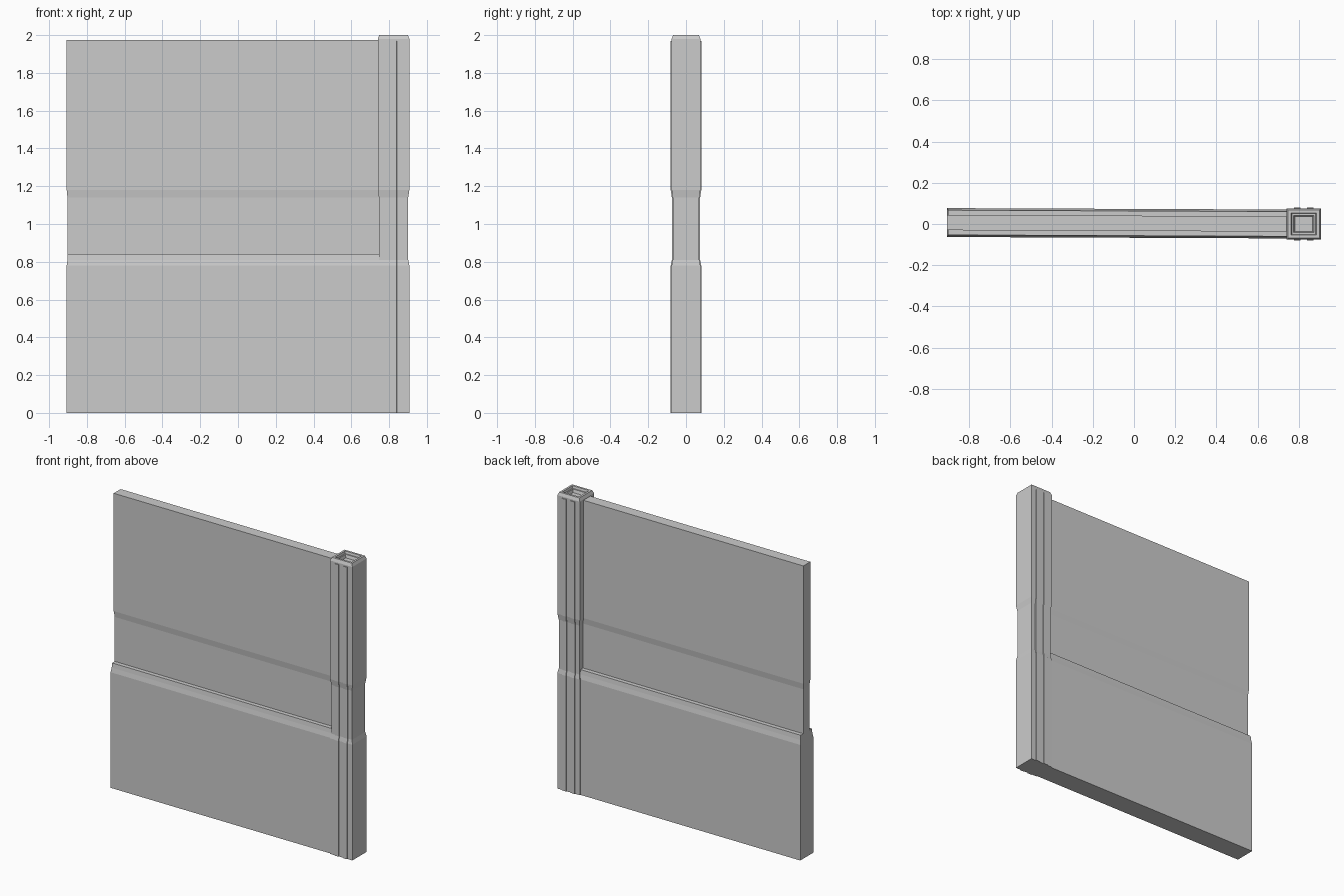
import bpy, bmesh

if "Cube" in bpy.data.objects:
    bpy.data.objects.remove(bpy.data.objects["Cube"])


def loft(name, rings):
    """Closed solid skinned through equal-sized rings of points."""
    bm = bmesh.new()
    loops = [[bm.verts.new(p) for p in ring] for ring in rings]
    for a, b in zip(loops, loops[1:]):
        n = len(a)
        for i in range(n):
            j = (i + 1) % n
            bm.faces.new((a[i], a[j], b[j], b[i]))
    bm.faces.new(loops[0][::-1])
    bm.faces.new(loops[-1])
    bmesh.ops.recalc_face_normals(bm, faces=bm.faces[:])
    mesh = bpy.data.meshes.new(name)
    bm.to_mesh(mesh)
    bm.free()
    ob = bpy.data.objects.new(name, mesh)
    bpy.context.collection.objects.link(ob)
    return ob


def rect(x0, x1, y0, y1, z):
    return [(x0, y0, z), (x1, y0, z), (x1, y1, z), (x0, y1, z)]


# Wall panel: thick base, chamfered ledge, recessed waist, upper slab
# levels are (z, half thickness, inset of the free end); panel skews slightly in y
def wall_ring(z, h, inset):
    skew, xl, xr = 0.007, -0.907 + inset, 0.76
    return [(xl, skew - h, z), (xr, -h, z), (xr, h, z), (xl, skew + h, z)]


wall_levels = [(0, .070, 0), (.78, .070, 0), (.81, .064, .004), (.84, .060, .004),
               (.84, .032, .004), (1.14, .032, .004), (1.18, .037, 0), (1.975, .037, 0)]
loft("wall_panel", [wall_ring(*lv) for lv in wall_levels])

# Corner post: square column with a slim waist and a stepped hollow top
X, HX, HY = 0.8235, 0.0835, 0.076


def post_ring(z, inset):
    a, b = HX - inset, HY - inset
    return rect(X - a, X + a, -b, b, z)


shaft = [(0, 0), (.78, 0), (.81, .006), (1.14, .006), (1.18, 0), (1.98, 0), (2.0, .008)]
top_recess = [(2.0, .022), (1.985, .026), (1.985, .034), (1.965, .040)]
loft("corner_post", [post_ring(*lv) for lv in shaft + top_recess])

# Raised ribs on front and back of the post, following its waist
rib_levels = [(0, 0), (.78, 0), (.81, .006), (1.14, .006), (1.18, 0), (1.97, 0)]
for side, label in ((-1, "front"), (1, "back")):
    for k, cx in enumerate((X - .032, X + .032)):
        rings = []
        for z, inset in rib_levels:
            inner, outer = side * (HY - .012 - inset), side * (HY + .005 - inset)
            rings.append([(cx - .017, inner, z), (cx + .017, inner, z),
                          (cx + .015, outer, z), (cx - .015, outer, z)])
        loft(f"post_rib_{label}_{k + 1}", rings)
